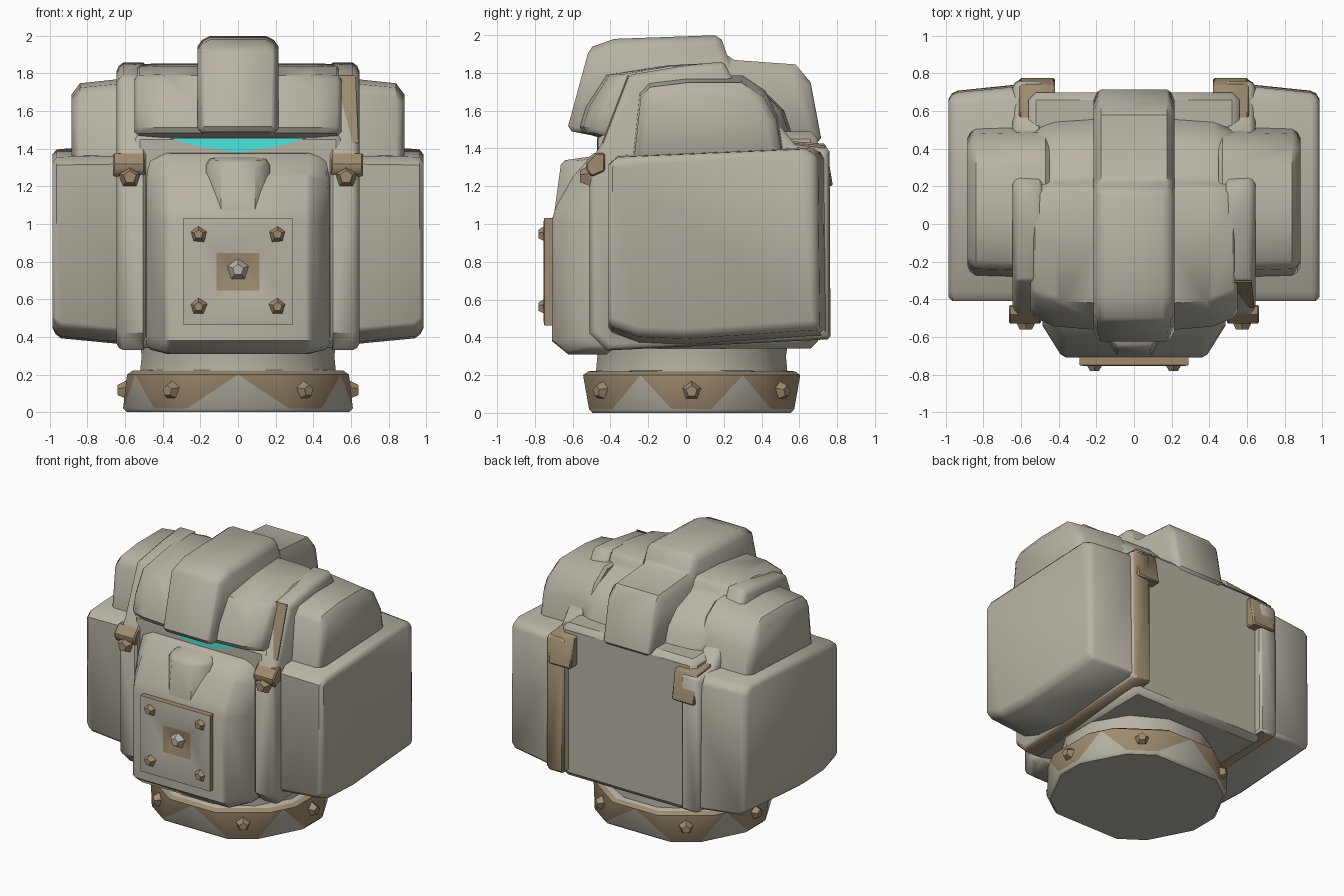
import bpy, bmesh, math
from mathutils import Vector

if "Cube" in bpy.data.objects:
    bpy.data.objects.remove(bpy.data.objects["Cube"])


def material(name, rgb):
    m = bpy.data.materials.new(name)
    m.diffuse_color = (*rgb, 1)
    m.use_nodes = True
    m.node_tree.nodes["Principled BSDF"].inputs["Base Color"].default_value = m.diffuse_color
    return m


STONE = material("warm grey metal", (0.48, 0.45, 0.375))
BRONZE = material("dull bronze", (0.345, 0.26, 0.16))
CYAN = material("cyan glow", (0.07, 0.78, 0.70))


def finish(name, bm, mats=(STONE,), rule=None, angle=42):
    """Turn a bmesh into an object; rule(face) picks the material slot."""
    bmesh.ops.recalc_face_normals(bm, faces=bm.faces)
    bm.normal_update()
    if rule:
        for f in bm.faces:
            f.material_index = int(rule(f))
    me = bpy.data.meshes.new(name)
    bm.to_mesh(me)
    bm.free()
    for m in mats:
        me.materials.append(m)
    ob = bpy.data.objects.new(name, me)
    bpy.context.collection.objects.link(ob)
    bpy.ops.object.select_all(action='DESELECT')
    ob.select_set(True)
    bpy.context.view_layer.objects.active = ob
    bpy.ops.object.shade_smooth_by_angle(angle=math.radians(angle))
    return ob


def skin(bm, loops):
    """Join closed point loops with quads and cap both ends."""
    rings = [[bm.verts.new(p) for p in loop] for loop in loops]
    n = len(rings[0])
    for a, b in zip(rings, rings[1:]):
        for i in range(n):
            j = (i + 1) % n
            bm.faces.new((a[i], a[j], b[j], b[i]))
    bm.faces.new(rings[0])
    bm.faces.new(rings[-1])


def loft_x(name, profile, sections, centre, bevel=0.025, mats=(STONE,), rule=None):
    """Loft a (y, z) profile along x; each section is (x, y scale, z scale)."""
    cy, cz = centre
    bm = bmesh.new()
    skin(bm, [[(x, cy + (y - cy) * sy, cz + (z - cz) * sz) for y, z in profile]
              for x, sy, sz in sections])
    bmesh.ops.recalc_face_normals(bm, faces=bm.faces)
    if bevel:
        edges = [e for e in bm.edges if e.calc_face_angle(0) > math.radians(50)]
        bmesh.ops.bevel(bm, geom=edges, offset=bevel, segments=1, affect='EDGES',
                        clamp_overlap=True)
    return finish(name, bm, mats, rule)


def box(name, lo, hi, mat=STONE, bevel=0.02):
    prof = [(lo[1], lo[2]), (lo[1], hi[2]), (hi[1], hi[2]), (hi[1], lo[2])]
    return loft_x(name, prof, [(lo[0], 1, 1), (hi[0], 1, 1)], (0, 0), bevel, (mat,))


def stud(name, loc, direction, r, h, mat=BRONZE):
    bm = bmesh.new()
    bmesh.ops.create_cone(bm, cap_ends=True, segments=5, radius1=r, radius2=r * 0.5, depth=h)
    ob = finish(name, bm, (mat,), angle=30)
    ob.location = loc
    ob.rotation_euler = Vector(direction).to_track_quat('Z', 'Y').to_euler()


def both(sections):
    """Mirror half a section list to the -x side."""
    return [(-x, a, b) for x, a, b in reversed(sections)] + sections


# Neck ring: twelve sides, bronze zigzag, six studs
RY = 0.03


def ring_point(r, z, a):
    return (r * math.cos(a), RY + 0.975 * r * math.sin(a), z)


step = math.pi / 6
STUDS = [math.radians(a) for a in (0, 54, 126, 180, 234, 306)]
bm = bmesh.new()
# (radius, height, half angle of a bronze panel): panels narrow towards the bottom
levels = [(0.60, 0.0, 10), (0.62, 0.02, 10), (0.62, 0.20, 18), (0.59, 0.22, 18), (0.5, 0.225, 18)]
skin(bm, [[ring_point(r, z, a + s * math.radians(h)) for a in STUDS for s in (-1, 1)]
          for r, z, h in levels])
gaps = [f for f in bm.faces if abs(f.calc_center_median().z - 0.11) < 0.01]
bronze = set()
for f in gaps:
    c = f.calc_center_median()
    ang = math.atan2((c.y - RY) / 0.975, c.x) % math.tau
    if min(abs((ang - a + math.pi) % math.tau - math.pi) for a in STUDS) < 0.1:
        bronze.add(f)
    else:                                   # gap side: grey triangle, bronze flanks
        lower = sorted(f.verts, key=lambda v: v.co.z)[:2]
        upper = [v for v in f.verts if v not in lower]
        top = next(e for e in f.edges if all(v in upper for v in e.verts))
        _, mid = bmesh.utils.edge_split(top, upper[0], 0.5)
        for lv in lower:
            bmesh.utils.face_split(next(g for g in mid.link_faces if lv in g.verts
                                        and g.calc_center_median().z < 0.19), mid, lv)


def ring_rule(f):
    c = f.calc_center_median()
    return f in bronze or (len(f.verts) == 3 and c.z > 0.13) or (0.2 < c.z < 0.215)


finish("neck_ring", bm, (STONE, BRONZE), ring_rule)
for a in STUDS:
    stud("neck_stud", ring_point(0.61, 0.115, a), (math.cos(a), math.sin(a), 0), 0.06, 0.06)
bm = bmesh.new()
skin(bm, [[ring_point(r, z, (i + 0.5) * step) for i in range(12)]
          for r, z in [(0.54, 0.2), (0.53, 0.30), (0.55, 0.42)]])
finish("neck_collar", bm)

# Central body
box("body", (-0.56, -0.465, 0.34), (0.56, 0.70, 1.49), bevel=0.04)

# Face guard, chamfered towards the sides
loft_x("face_guard", [(-0.40, 1.38), (-0.49, 1.375), (-0.60, 1.25), (-0.69, 1.09), (-0.71, 1.02),
                      (-0.71, 0.38), (-0.63, 0.31), (-0.40, 0.31)],
       both([(0.38, 1, 1), (0.485, 0.42, 0.95)]), (-0.42, 0.85), 0.03)
loft_x("nose_ridge", [(-0.45, 1.365), (-0.66, 1.335), (-0.70, 1.04), (-0.45, 1.04)],
       both([(0.09, 1, 1), (0.17, 0.6, 0.97)]), (-0.45, 1.06), 0.02)

# Front hatch: stepped square with a bronze socket
bm = bmesh.new()
skin(bm, [[(sx * w, y, 0.747 + sz * h) for sx, sz in ((-1, -1), (1, -1), (1, 1), (-1, 1))]
          for w, h, y in [(0.29, 0.285, -0.69), (0.29, 0.285, -0.75), (0.265, 0.26, -0.755),
                          (0.115, 0.10, -0.73), (0.06, 0.05, -0.712)]])
finish("front_hatch", bm, (STONE, BRONZE),
       lambda f: abs(f.normal.y) < 0.5 or
       max(abs(v.co.x) for v in f.verts) < 0.12, 30)
stud("hatch_core", (0, -0.735, 0.757), (0, -1, 0), 0.06, 0.04, STONE)
for sx in (-1, 1):
    for z in (0.56, 0.945):
        stud("hatch_stud", (sx * 0.21, -0.76, z), (0, -1, 0), 0.05, 0.04)

# Eye slit: thin lens plate under the brow
bm = bmesh.new()
lens = [(-0.37, 1.458), (-0.2, 1.41), (0, 1.38), (0.2, 1.41), (0.37, 1.458)]
skin(bm, [[(x, y, z) for x, z in lens] for y in (-0.464, -0.472)])
finish("eye_slit", bm, (CYAN,))

# Crown and brow, then the raised centre crest running down the back
loft_x("crown", [(-0.40, 1.44), (-0.57, 1.49), (-0.53, 1.62), (-0.42, 1.79), (-0.1, 1.84), (0.2, 1.855),
                 (0.23, 1.77), (0.42, 1.70), (0.52, 1.60), (0.58, 1.42)],
       both([(0.2, 1, 1), (0.42, 0.97, 1), (0.55, 0.88, 0.985)]), (0.05, 1.46))
loft_x("crest", [(-0.40, 1.45), (-0.63, 1.495), (-0.52, 1.93), (-0.38, 1.98), (0.18, 2.0), (0.23, 1.87),
                 (0.58, 1.845), (0.66, 1.75), (0.72, 1.43)],
       both([(0.175, 1, 1), (0.215, 0.96, 0.9)]), (0.05, 1.46))

for s in (-1, 1):
    side = "right" if s > 0 else "left"

    # Frame hoop running around front, top and back
    def hoop_rule(f, s=s):
        c, n = f.calc_center_median(), f.normal
        return n.z < -0.85 or (s > 0 and n.y > 0.7 and c.z < 1.42)

    loft_x(side + "_hoop", [(-0.51, 0.42), (-0.51, 1.33), (-0.45, 1.42), (-0.30, 1.79), (0.0, 1.84),
                            (0.2, 1.86), (0.25, 1.76), (0.5, 1.52), (0.58, 1.42), (0.76, 1.40),
                            (0.765, 0.39), (-0.42, 0.33)],
           [(s * 0.49, 1, 1), (s * 0.61, 1, 1), (s * 0.645, 0.97, 0.97)], (0.1, 0.9),
           0.015, (STONE, BRONZE), hoop_rule)

    # Side pods, slightly deeper towards the back near the body
    loft_x(side + "_pod", [(-0.41, 0.42), (-0.41, 1.32), (-0.36, 1.365), (0.64, 1.41), (0.71, 1.37),
                           (0.72, 0.40), (0.0, 0.35), (-0.25, 0.36)],
           [(s * 0.5, 1.03, 1), (s * 0.94, 0.99, 0.95), (s * 0.985, 0.97, 0.91)], (-0.41, 1.2), 0.02)

    # Rounded shoulder caps above the pods
    loft_x(side + "_cap", [(-0.29, 1.32), (-0.25, 1.70), (-0.20, 1.755), (0.0, 1.78), (0.3, 1.78),
                           (0.42, 1.70), (0.49, 1.57), (0.53, 1.32)],
           [(s * 0.45, 1, 1.02), (s * 0.84, 0.97, 0.93), (s * 0.885, 0.9, 0.8)], (0.12, 1.32), 0.02)

    # Bronze buckles, front and back, with a front stud
    loft_x(side + "_front_buckle", [(-0.53, 1.29), (-0.53, 1.32), (-0.48, 1.375), (-0.43, 1.375),
                                    (-0.43, 1.28), (-0.50, 1.25)],
           [(s * 0.495, 1, 1), (s * 0.665, 1, 1)], (0, 0), 0.008, (BRONZE,))
    stud(side + "_buckle_stud", (s * 0.575, -0.525, 1.25), (0, -1, 0), 0.07, 0.07)
    loft_x(side + "_back_buckle", [(0.53, 1.44), (0.74, 1.425), (0.778, 1.20), (0.70, 1.20), (0.53, 1.36)],
           [(s * 0.42, 1, 1), (s * 0.61, 1, 1)], (0, 0), 0.01, (BRONZE,))

# Painted bronze wedge on the right hoop's front slope (thin plate)
bm = bmesh.new()
wedge = [(0.515, -0.30, 1.79), (0.625, -0.30, 1.79), (0.64, -0.437, 1.43), (0.61, -0.437, 1.43)]
skin(bm, [[(x, y - d, z) for x, y, z in wedge] for d in (0.001, 0.009)])
finish("hoop_wedge", bm, (BRONZE,))
